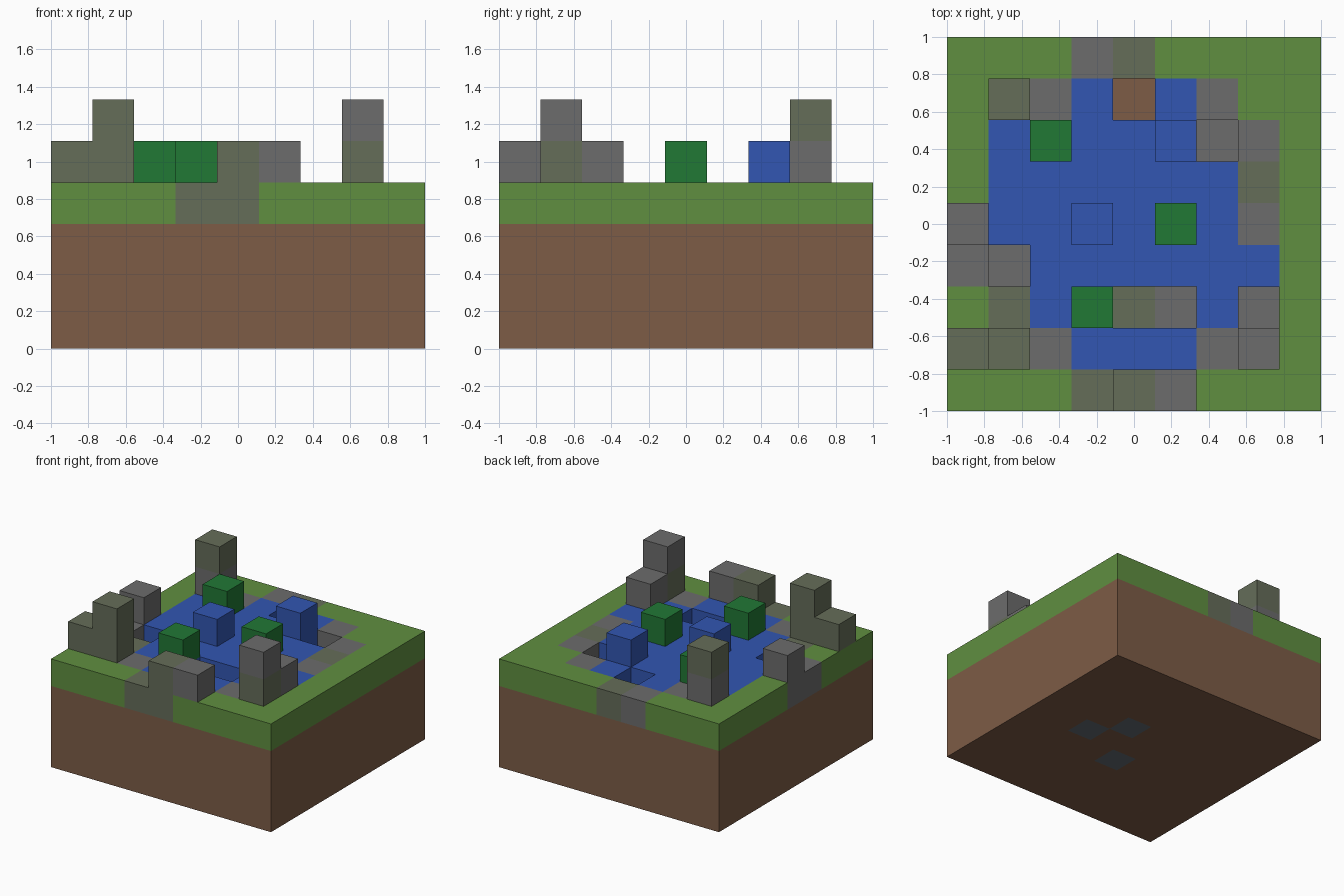
import bpy
import bmesh
from mathutils import Vector

cube = bpy.data.objects.get("Cube")
if cube:
    bpy.data.objects.remove(cube, do_unlink=True)

N = 9
CELL = 2 / N

# One letter per block kind: object name, material name, sRGB colour
KINDS = {
    "D": ("earth_base", "earth brown", (125, 92, 70)),
    "G": ("grass_border", "grass green", (96, 143, 64)),
    "W": ("pond_water", "water blue", (50, 86, 178)),
    "L": ("leaf_blocks", "leaf green", (33, 120, 53)),
    "S": ("stone_blocks", "stone grey", (108, 108, 108)),
    "M": ("mossy_stone_blocks", "mossy grey", (101, 109, 89)),
    "O": ("buried_ore", "ore slate", (98, 108, 114)),
}

# Layer maps: rows run from back to front, columns from -x to +x
SOLID = ["D" * N] * N
BOTTOM = ["DDDDDDDDD"] * 3 + ["DDDDDODDD", "DDDDDDODD", "DDDDODDDD"] + ["DDDDDDDDD"] * 3
FLOOR = ["DDDDDDDDD", "DDDDDDDDD", "DDDDDDSDD", "DDDDDDDDD", "DDDDDDDDD",
         "DSDDDDDDD", "DDDDMSDDD", "DDDDDDDDD", "DDDDDDDDD"]
SURFACE = ["GGGSMGGGG",
           "GSSW.WSGG",
           "GWWWWW.SG",
           "GWWWWWWMG",
           "SWWWWWWSG",
           "S.WWWWWWG",
           "GMWW..WSG",
           "GMSWWWSSG",
           "GGGMMGGGG"]
RAISED = [".........",
          ".S.......",
          "..L..W...",
          ".........",
          "S..W.L...",
          ".........",
          "...L...S.",
          "MM.....M.",
          "....MS..."]
TOP = ["........."] + [".M......."] + ["........."] * 5 + [".M.....S."] + ["........."]


def linear(c):
    c /= 255
    return c / 12.92 if c <= 0.04045 else ((c + 0.055) / 1.055) ** 2.4


def make_material(name, rgb):
    mat = bpy.data.materials.new(name)
    mat.use_nodes = True
    color = tuple(linear(c) for c in rgb) + (1.0,)
    mat.diffuse_color = color
    bsdf = mat.node_tree.nodes["Principled BSDF"]
    bsdf.inputs["Base Color"].default_value = color
    bsdf.inputs["Roughness"].default_value = 0.9
    return mat


# Collect the filled cells
blocks = {}
for z, layer in enumerate([BOTTOM, SOLID, FLOOR, SURFACE, RAISED, TOP]):
    for row, line in enumerate(layer):
        for col, letter in enumerate(line):
            if letter != ".":
                blocks[col, N - 1 - row, z] = letter

AXES = [Vector(v) for v in ((1, 0, 0), (0, 1, 0), (0, 0, 1))]


def add_exposed_faces(bm, cell):
    """Add each side of a block that does not touch another block."""
    centre = Vector(cell) + Vector((0.5, 0.5, 0.5))
    for i, axis in enumerate(AXES):
        for sign in (-1, 1):
            normal = axis * sign
            if tuple(int(a + b) for a, b in zip(cell, normal)) in blocks:
                continue
            u = AXES[(i + 1) % 3] / 2
            v = AXES[(i + 2) % 3] / 2 * sign
            mid = centre + normal / 2
            corners = [mid - u - v, mid + u - v, mid + u + v, mid - u + v]
            bm.faces.new([bm.verts.new(p * CELL - Vector((1, 1, 0))) for p in corners])


# One object per kind of block
for letter, (part, mat_name, rgb) in KINDS.items():
    bm = bmesh.new()
    for cell, kind in blocks.items():
        if kind == letter:
            add_exposed_faces(bm, cell)
    bmesh.ops.remove_doubles(bm, verts=bm.verts, dist=0.0001)
    mesh = bpy.data.meshes.new(part)
    bm.to_mesh(mesh)
    bm.free()
    mesh.materials.append(make_material(mat_name, rgb))
    bpy.context.collection.objects.link(bpy.data.objects.new(part, mesh))
